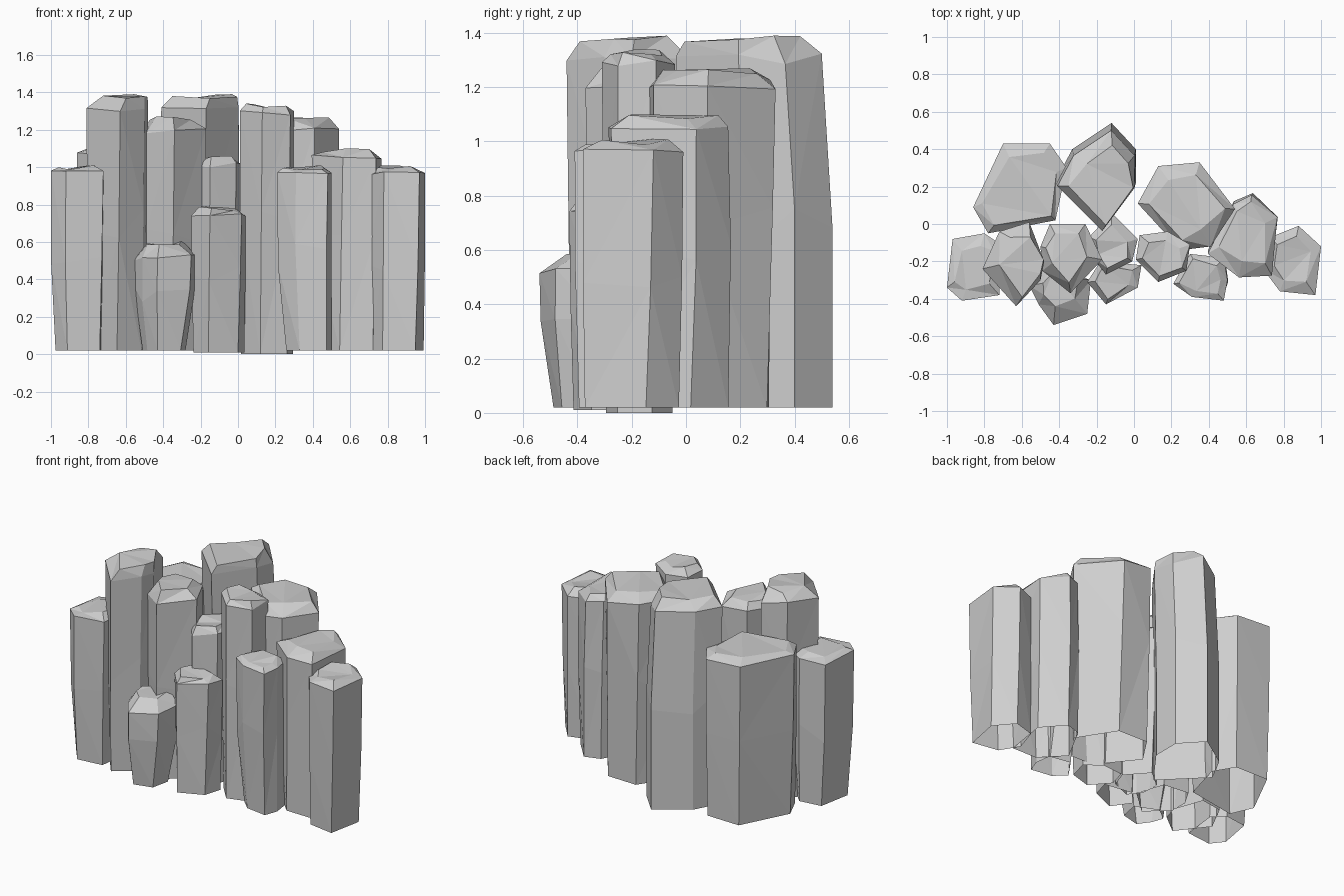
import bpy
import bmesh
import random
from mathutils import Vector

default = bpy.data.objects.get("Cube")
if default:
    bpy.data.objects.remove(default, do_unlink=True)

rng = random.Random(7)

# Single stone colour
stone = bpy.data.materials.new("pale_grey_stone")
stone.use_nodes = True
stone.diffuse_color = (0.62, 0.62, 0.62, 1)
stone.node_tree.nodes["Principled BSDF"].inputs["Base Color"].default_value = stone.diffuse_color


def add_ring(bm, outline, scales, heights, lean=(0, 0), shift=0.0):
    """Scale each corner about the middle; shift slides corners along the sides."""
    middle = sum(outline, Vector((0, 0))) / len(outline)
    ring = []
    for i, (point, scale, z) in enumerate(zip(outline, scales, heights)):
        corner = point.lerp(outline[(i + 1) % len(outline)], shift)
        flat = middle + (corner - middle) * scale + Vector(lean)
        ring.append(bm.verts.new((flat.x, flat.y, z)))
    return ring


def bridge(bm, lower, upper):
    for i in range(len(lower)):
        j = (i + 1) % len(lower)
        bm.faces.new((lower[i], lower[j], upper[j], upper[i]))


def column(name, top, points, foot=0.97, head=1.0, drop=0.075, crown=0.7, floor=0.02,
           foot_lean=(0, 0), lean=(0, 0), crown_lean=(0, 0), twist=0.1):
    """Open-bottomed faceted stone column with a chamfered, uneven crown."""
    outline = [Vector(p) for p in points]
    count = len(outline)
    waist_z = [top * rng.uniform(0.42, 0.6) for _ in outline]
    shoulder_z = [top - drop * rng.uniform(0.7, 1.3) for _ in outline]
    crown_z = [top - rng.uniform(0, 0.025) for _ in outline]
    crown_z[rng.randrange(count)] = top
    crown_scales = [crown * rng.uniform(0.8, 1.2) for _ in outline]

    bm = bmesh.new()
    rings = [
        add_ring(bm, outline, [foot] * count, [floor] * count, foot_lean, twist),
        add_ring(bm, outline, [1.0] * count, waist_z, shift=twist * 0.4),
        add_ring(bm, outline, [head] * count, shoulder_z, lean),
        add_ring(bm, outline, crown_scales, crown_z, crown_lean),
    ]
    for lower, upper in zip(rings, rings[1:]):
        bridge(bm, lower, upper)
    bm.faces.new(rings[-1])
    bmesh.ops.triangulate(bm, faces=bm.faces[:])
    bmesh.ops.recalc_face_normals(bm, faces=bm.faces[:])

    mesh = bpy.data.meshes.new(name)
    bm.to_mesh(mesh)
    bm.free()
    mesh.materials.append(stone)
    obj = bpy.data.objects.new(name, mesh)
    bpy.context.collection.objects.link(obj)
    return obj


# Right-hand group
column("right_end_column", 1.01,
       [(-1, -.34), (-.97, -.08), (-.8, -.05), (-.71, -.11), (-.72, -.38), (-.92, -.41)],
       foot=0.92, drop=0.04, foot_lean=(.01, 0))
column("right_back_column", 1.11,
       [(-.86, .09), (-.7, .43), (-.45, .43), (-.36, .3), (-.42, .02), (-.78, -.05)],
       drop=0.04, crown=0.76, twist=0.05)
column("right_tall_column", 1.39,
       [(-.81, -.24), (-.72, -.04), (-.56, .01), (-.48, -.2), (-.5, -.3), (-.63, -.44)],
       crown_lean=(.03, .01))

# Middle group
column("middle_tall_column", 1.39,
       [(-.42, .23), (-.33, .4), (-.12, .54), (.01, .4), (.01, .22), (-.17, -.02)],
       foot=1.0, head=0.96, drop=0.09, crown=0.7, lean=(0, -.03),
       crown_lean=(.02, -.04), twist=0)
column("middle_front_column", 1.27,
       [(-.5, -.12), (-.45, 0), (-.26, 0), (-.17, -.19), (-.34, -.37), (-.49, -.25)],
       drop=0.07)
column("middle_inner_column", 1.06,
       [(-.24, -.07), (-.12, .06), (.02, -.08), (-.01, -.2), (-.15, -.27), (-.22, -.18)],
       drop=0.05)
column("low_front_column", 0.79,
       [(-.25, -.31), (-.18, -.2), (.04, -.22), (.02, -.34), (-.15, -.43)],
       drop=0.045, floor=0.01)
column("front_stub", 0.61,
       [(-.56, -.33), (-.46, -.22), (-.23, -.3), (-.25, -.48), (-.43, -.54), (-.51, -.43)],
       foot=0.72, drop=0.11, crown=0.62, crown_lean=(0, .04))

# Left-hand group
column("left_inner_column", 1.34,
       [(.01, -.19), (.03, -.06), (.18, -.04), (.3, -.11), (.28, -.25), (.13, -.31)],
       drop=0.05, floor=0.0)
column("left_back_column", 1.27,
       [(.02, .11), (.13, .31), (.35, .33), (.54, .08), (.41, -.12), (.25, -.14)],
       drop=0.06)
column("left_middle_column", 1.1,
       [(.39, -.15), (.53, .12), (.63, .17), (.77, .05), (.74, -.27), (.56, -.28)],
       foot=0.99, head=0.98, drop=0.045, lean=(0, -.01))
column("left_front_column", 1.01,
       [(.21, -.32), (.3, -.16), (.48, -.18), (.5, -.3), (.48, -.41), (.31, -.39)],
       foot=0.88, drop=0.04, foot_lean=(.02, 0))
column("left_end_column", 1.01,
       [(.69, -.24), (.73, -.07), (.88, -.01), (1, -.12), (.97, -.38), (.78, -.36)],
       drop=0.045)
